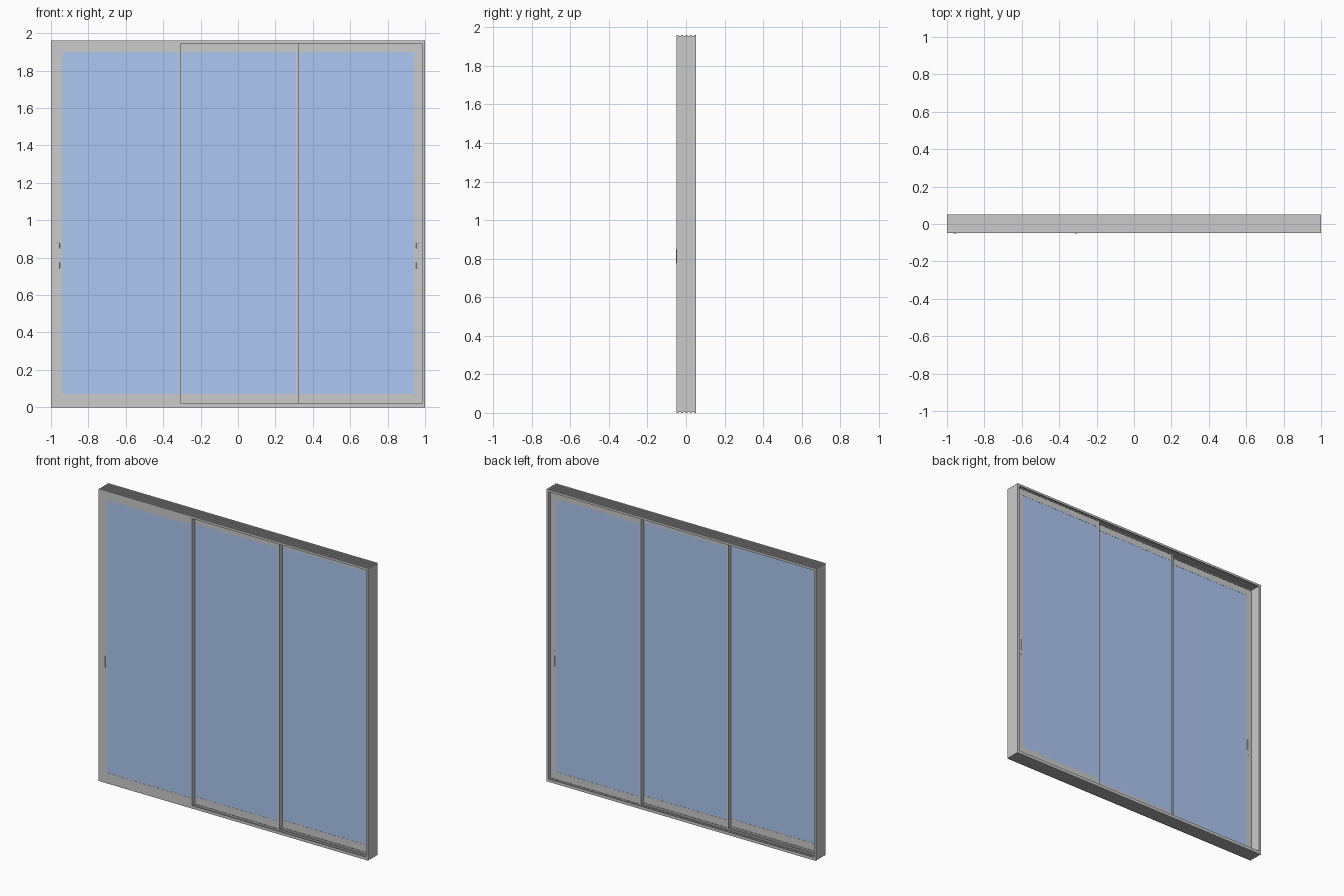
import bpy, bmesh
from mathutils import Vector

if "Cube" in bpy.data.objects:
    bpy.data.objects.remove(bpy.data.objects["Cube"])

YF, YB = -0.048, 0.052      # frame front and back
H, T = 1.96, 0.02           # overall height, sill height
TOP = 1.945                 # underside of head


def boxes(name, parts, mat=None, bevel=0):
    """One object from boxes given as (x0, x1, y0, y1, z0, z1)."""
    bm = bmesh.new()
    for x0, x1, y0, y1, z0, z1 in parts:
        vs = bmesh.ops.create_cube(bm, size=1)['verts']
        for v in vs:
            v.co = Vector(((x0 + x1) / 2 + v.co.x * (x1 - x0),
                           (y0 + y1) / 2 + v.co.y * (y1 - y0),
                           (z0 + z1) / 2 + v.co.z * (z1 - z0)))
    me = bpy.data.meshes.new(name)
    bm.to_mesh(me)
    bm.free()
    ob = bpy.data.objects.new(name, me)
    bpy.context.collection.objects.link(ob)
    if mat:
        me.materials.append(mat)
    if bevel:
        m = ob.modifiers.new("bevel", 'BEVEL')
        m.width, m.segments = bevel, 2
    return ob


def track(name, fin_tip, fin_root, rib_root, rib_tip):
    """Ribbed rail: plate, fins between the panel tracks, ribs on the outside."""
    def bar(y0, y1, a, b):
        return (-1, 1, y0, y1, min(a, b), max(a, b))
    parts = [bar(YF, YB, fin_root, rib_root)]
    for y in (YF, -0.0235, 0.0045, 0.0325, YB - 0.003):
        parts.append(bar(y, y + 0.003, fin_root, fin_tip))
    for i in range(5):
        y = YF + i * 0.0225
        parts.append(bar(y, y + 0.010, rib_root, rib_tip))
    boxes(name, parts)


glass = bpy.data.materials.new("glass")
glass.diffuse_color = (0.42, 0.58, 0.9, 1)
glass.use_nodes = True
glass.node_tree.nodes["Principled BSDF"].inputs["Base Color"].default_value = glass.diffuse_color

# Outer frame
track("head_track", TOP, 1.951, 1.956, H)
track("sill_track", T, 0.010, 0.004, 0.0)
for name, x0, x1 in (("left_jamb", -1, -0.985), ("right_jamb", 0.985, 1)):
    boxes(name, [(x0, x1, YF, YB, 0.004, 1.956)])

# Sliding panels: x range, left and right stile widths, front face
STILE, LOCK, THICK = 0.045, 0.012, 0.024
panels = (("left", -0.985, -0.306, STILE, LOCK, YF),
          ("middle", -0.318, 0.323, LOCK, LOCK, -0.020),
          ("right", 0.311, 0.985, LOCK, STILE, 0.008))
for name, x0, x1, wl, wr, y in panels:
    y1 = y + THICK
    a, b = x0 + wl, x1 - wr
    parts = [(a, b, y, y1, T, 0.07), (a, b, y, y1, 1.90, TOP)]
    for s0, s1, w in ((x0, a, wl), (b, x1, wr)):
        # narrow interlock stiles stand slightly proud
        p = 0.002 if w == LOCK else 0
        parts.append((s0, s1, y - p, y1 + p, T, TOP))
    boxes(name + "_panel_frame", parts)
    boxes(name + "_panel_glass", [(a, b, y + 0.001, y1 - 0.001, 0.07, 1.90)], glass)

# Pull handles on both faces of the outer panels
for name, s, y in (("left", -1, YF), ("right", 1, 0.008)):
    for side, face, d in (("front", y, -1), ("back", y + THICK, 1)):
        def slab(xa, xb, d0, d1, z0, z1):
            xs, ys = sorted((s * xa, s * xb)), sorted((face + d * d0, face + d * d1))
            return (*xs, *ys, z0, z1)
        boxes(f"{name}_{side}_handle",
              [slab(0.953, 0.964, -0.001, 0.002, 0.74, 0.88),
               slab(0.949, 0.957, -0.001, 0.004, 0.775, 0.85)], bevel=0.0008)
